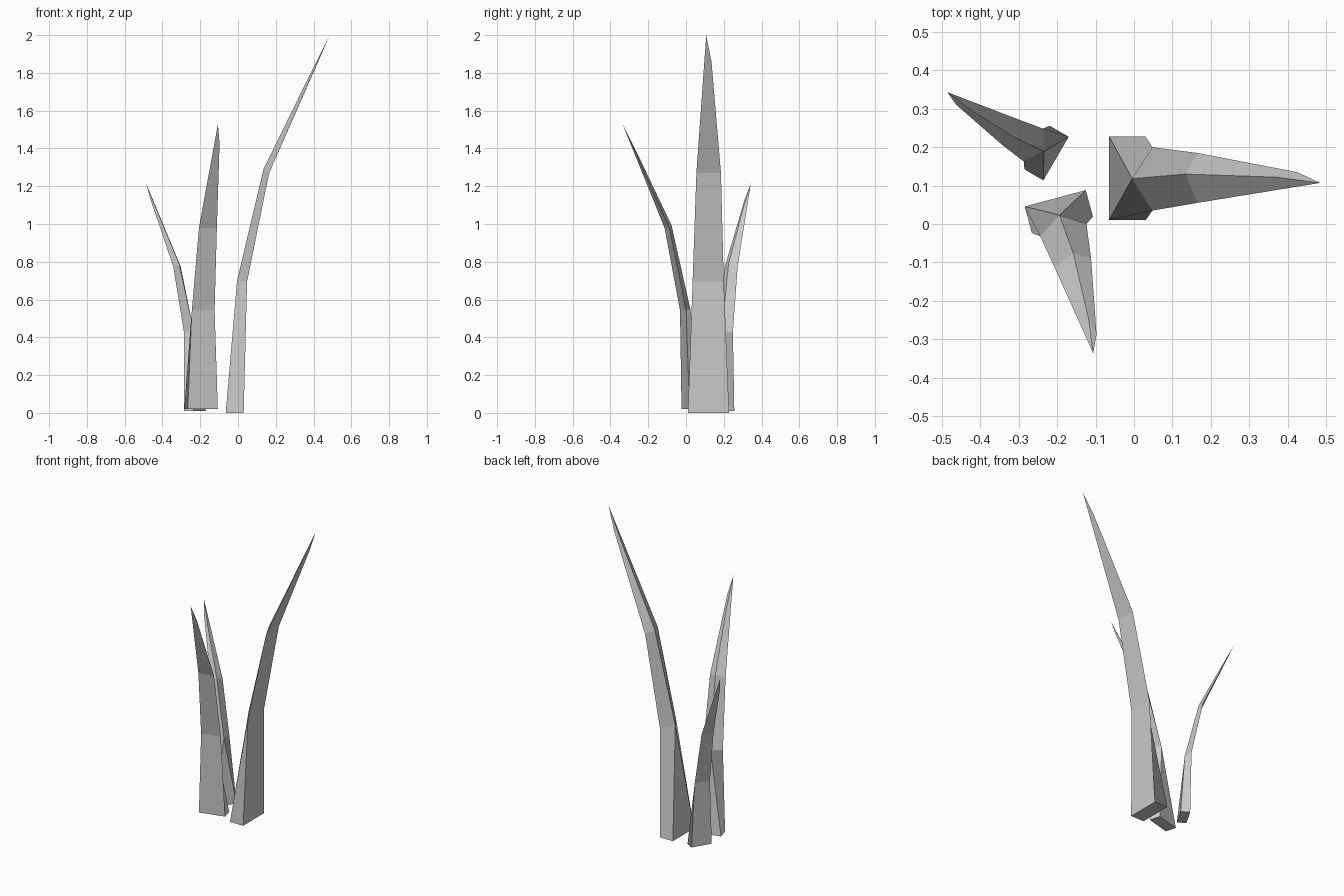
import bpy, bmesh
from math import radians
from mathutils import Matrix

if "Cube" in bpy.data.objects:
    bpy.data.objects.remove(bpy.data.objects["Cube"])

# Blade sections: ridge (x, y, z), outer right corner, outer left corner (origin under the first ridge point)
BASE = [(-.06, -.108, 0), (.035, -.108, 0), (.035, .11, 0), (-.06, .11, 0)]
LOWER = [(0, 0, .70), (.053, -.083, .695), (.053, .082, .695)]
MIDDLE = [(.14, .012, 1.29), (.17, -.063, 1.27), (.17, .067, 1.27)]
UPPER = [(.375, .004, 1.77), (.43, .017, 1.86)]
TIP = (.49, -.011, 2.0)


def blade(name, loc, angle, size):
    bm = bmesh.new()

    def add(points):
        return [bm.verts.new(p) for p in points]

    b, lo, mid, up = add(BASE), add(LOWER), add(MIDDLE), add(UPPER)
    tip = bm.verts.new(TIP)
    # foot: square bottom narrowing to a three-sided stem
    faces = [b[::-1],
             (b[3], b[0], lo[0]),
             (b[0], b[1], lo[1], lo[0]),
             (b[1], b[2], lo[2], lo[1]),
             (b[2], b[3], lo[0], lo[2])]
    # stem
    for i in range(3):
        j = (i + 1) % 3
        faces.append((lo[i], lo[j], mid[j], mid[i]))
    # pointed end with one clipped edge
    faces += [(mid[0], mid[1], tip, up[0]),
              (mid[1], mid[2], up[1], tip),
              (mid[2], mid[0], up[0], up[1]),
              (up[0], tip, up[1])]
    for f in faces:
        bm.faces.new(f)
    bmesh.ops.recalc_face_normals(bm, faces=bm.faces)
    bm.transform(Matrix.Translation(loc) @ Matrix.Rotation(radians(angle), 4, 'Z')
                 @ Matrix.Scale(size, 4))
    me = bpy.data.meshes.new(name)
    bm.to_mesh(me)
    bm.free()
    bpy.context.collection.objects.link(bpy.data.objects.new(name, me))


blade("tall_blade", (-.005, .118, 0), 0, 1)
blade("middle_blade", (-.194, .023, .02), -75, .755)
blade("short_blade", (-.234, .189, .01), 149.8, .602)
